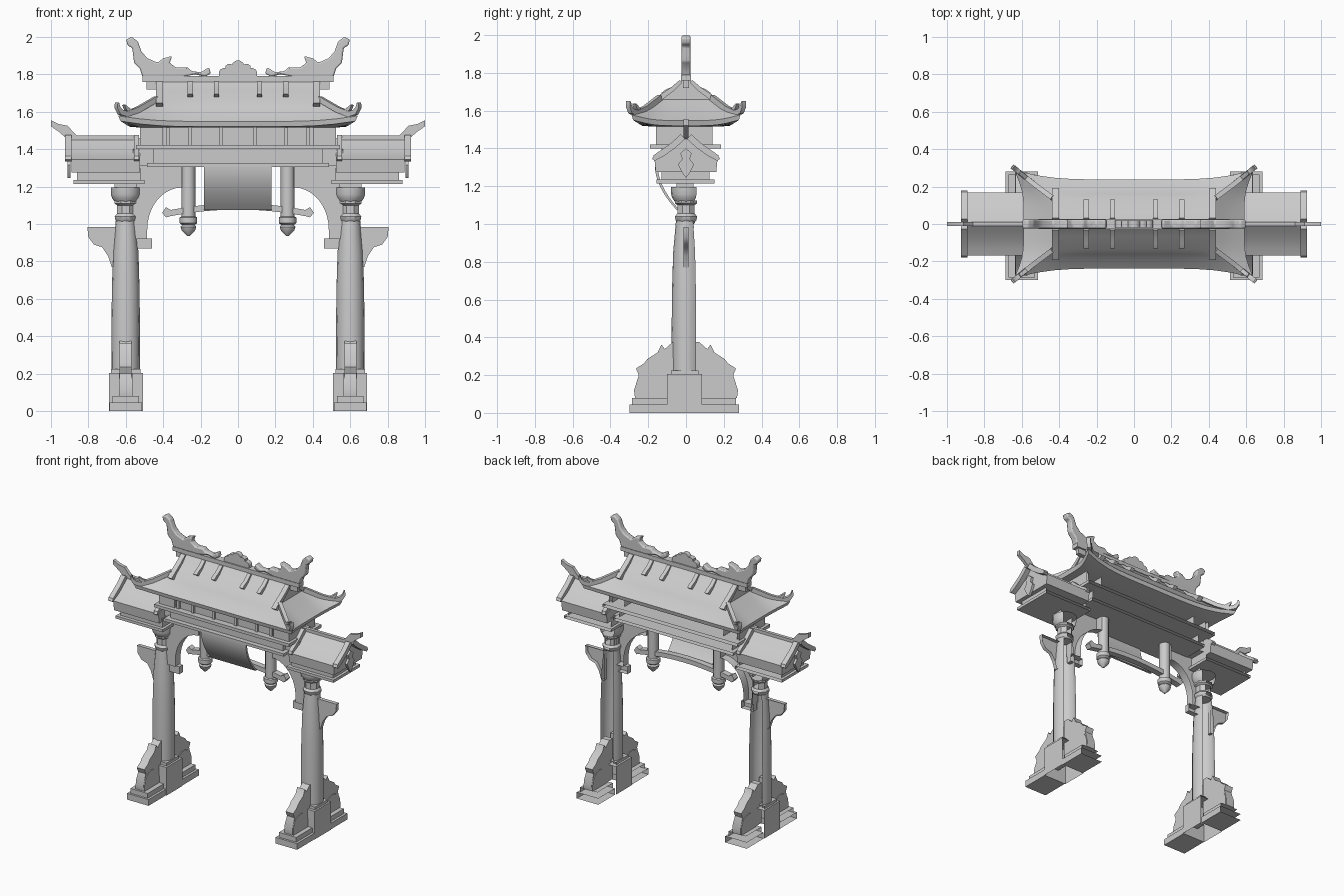
import bpy, bmesh, math
from mathutils import Vector

if "Cube" in bpy.data.objects:
    bpy.data.objects.remove(bpy.data.objects["Cube"], do_unlink=True)

stone = bpy.data.materials.new("grey stone")
stone.use_nodes = True
GREY = (0.6, 0.6, 0.6, 1)
stone.diffuse_color = GREY
stone.node_tree.nodes["Principled BSDF"].inputs["Base Color"].default_value = GREY

BACK, BELOW, RIGHT = (0, 1, 0), (0, 0, -1), (-1, 0, 0)


def finish(bm, name, mirror="", drop=(), limit=.9, bevel=0):
    """Turn a bmesh into an object; faces that look along a drop direction are left open."""
    bmesh.ops.recalc_face_normals(bm, faces=bm.faces)
    bm.normal_update()
    gone = [f for f in bm.faces if any(f.normal.dot(d) > limit for d in map(Vector, drop))]
    bmesh.ops.delete(bm, geom=gone, context='FACES')
    mesh = bpy.data.meshes.new(name)
    bm.to_mesh(mesh)
    bm.free()
    mesh.materials.append(stone)
    ob = bpy.data.objects.new(name, mesh)
    bpy.context.collection.objects.link(ob)
    bpy.ops.object.select_all(action='DESELECT')
    ob.select_set(True)
    bpy.context.view_layer.objects.active = ob
    bpy.ops.object.shade_smooth_by_angle(angle=math.radians(38))
    if bevel:
        mod = ob.modifiers.new("soft edges", 'BEVEL')
        mod.width, mod.segments = bevel, 2
    if mirror:
        mod = ob.modifiers.new("mirror", 'MIRROR')
        mod.use_axis = ["x" in mirror, "y" in mirror, False]
        mod.use_mirror_merge = False
    return ob


def prism(name, pts, axis, lo, hi, **kw):
    """Extrude an outline: axis y takes (x, z) points, axis x takes (y, z)."""
    place = (lambda a, b, t: (a, t, b)) if axis == "y" else (lambda a, b, t: (t, a, b))
    bm = bmesh.new()
    ends = [[bm.verts.new(place(a, b, t)) for a, b in pts] for t in (lo, hi)]
    for ring in ends:
        bm.faces.new(ring)
    for i in range(len(pts)):
        j = (i + 1) % len(pts)
        bm.faces.new((ends[0][i], ends[0][j], ends[1][j], ends[1][i]))
    return finish(bm, name, **kw)


def box(name, x, y, z, **kw):
    pts = [(x[0], z[0]), (x[1], z[0]), (x[1], z[1]), (x[0], z[1])]
    return prism(name, pts, "y", y[0], y[1], **kw)


def loft(name, rings, **kw):
    """Skin closed rings of equal length and cap both ends."""
    bm = bmesh.new()
    loops = [[bm.verts.new(p) for p in r] for r in rings]
    n = len(loops[0])
    for a, b in zip(loops, loops[1:]):
        for i in range(n):
            bm.faces.new((a[i], a[(i + 1) % n], b[(i + 1) % n], b[i]))
    bm.faces.new(loops[0])
    bm.faces.new(loops[-1])
    return finish(bm, name, **kw)


def lathe(name, x, profile, sides=16, turn=0.0, **kw):
    angles = [math.tau * i / sides + turn for i in range(sides)]
    rings = [[(x + r * math.cos(a), r * math.sin(a), z) for a in angles] for r, z in profile]
    return loft(name, rings, **kw)


def ribbon(name, path, width, heights, **kw):
    """Rectangular bar that follows a path, its underside on the path."""
    pts = [Vector(p) for p in path]
    flat = pts[-1] - pts[0]
    side = Vector((flat.y, -flat.x, 0)).normalized()
    rings = []
    for i, p in enumerate(pts):
        tangent = (pts[min(i + 1, len(pts) - 1)] - pts[max(i - 1, 0)]).normalized()
        up = side.cross(tangent) * heights[i]
        s = side * width / 2
        rings.append([p - s, p + s, p + s + up, p - s + up])
    return loft(name, rings, **kw)


# Footings: stepped bases in front and behind, plinth, carved support stones
for label, cx in (("left", .6), ("right", -.6)):
    for place, y0, y1, inset in (("front", -.3, -.1, .015), ("back", .085, .28, -.015)):
        far, near = (y0 + inset, y1) if place == "front" else (y0, y1 + inset)
        box(f"{label}_{place}_step_lower", (cx - .087, cx + .087), (y0, y1), (0, .045), drop=(BACK, RIGHT))
        box(f"{label}_{place}_step_upper", (cx - .07, cx + .07), (far, near), (.045, .08), drop=(BACK, RIGHT))
box("plinth", (.508, .69), (-.1, .085), (0, .205), mirror="x", drop=(BACK, BELOW))
box("plinth_cap", (.522, .678), (-.08, .065), (.205, .225), mirror="x", drop=(BACK,))
carved = [(.03, .08), (.27, .08), (.275, .12), (.25, .2), (.265, .235), (.222, .262), (.205, .285),
          (.15, .32), (.13, .362), (.112, .338), (.07, .375), (.03, .375)]
prism("support_stone", carved, "x", .57, .632, mirror="xy")
drum = [(.185 + .085 * math.cos(a), .12 + .085 * math.sin(a))
        for a in (math.pi * i / 12 for i in range(13))]
prism("support_drum", [(.27, .08)] + drum + [(.1, .08)], "x", .565, .637, mirror="xy")

# Columns with neck and bowl capital
lathe("column", .6, [(.075, .205), (.076, .45), (.074, .65), (.068, .85), (.053, 1.02)],
      mirror="x", drop=(BACK,), limit=.65)
lathe("column_ring", .6, [(.05, 1.01), (.06, 1.02), (.064, 1.04), (.05, 1.055)],
      8, math.pi / 8, mirror="x", drop=(BACK,), limit=.8)
lathe("column_neck", .6, [(.05, 1.05), (.05, 1.1), (.064, 1.11), (.064, 1.125)],
      8, math.pi / 8, mirror="x", drop=(BACK,), limit=.8)
lathe("column_bowl", .6, [(.06, 1.12), (.073, 1.138), (.079, 1.158), (.08, 1.195)],
      mirror="x", drop=(BACK,), limit=.65)
box("capital_block", (.54, .66), (-.05, .04), (1.195, 1.22), mirror="x", drop=(BACK,))

# Brackets and arched spandrels
bracket = [(.65, .985), (.805, .985), (.8, .93), (.77, .89), (.725, .875), (.695, .83), (.675, .77), (.65, .77)]
prism("outer_bracket", bracket, "y", -.014, .014, mirror="x", drop=(BACK,))
box("inner_bracket", (.46, .56), (-.02, .02), (.868, .922), mirror="x", drop=(BACK,))
arch = [(.485 - .185 * (1 - math.cos(a)), .97 + .225 * math.sin(a))
        for a in (math.pi / 2 * i / 10 for i in range(11))]
prism("spandrel", [(.56, .92), (.485, .92)] + arch + [(.3, 1.31), (.56, 1.31)], "y", -.03, .03,
      mirror="x", drop=(BACK,))

# Hanging posts, curved tie beam, bowed name board
lathe("hanging_post", .265, [(.037, 1.31), (.037, 1.04), (.047, 1.035), (.047, 1.005), (.034, .995),
                             (.042, .985), (.036, .965), (.006, .935)], 12, mirror="x")
xs = [-.36 + .06 * i for i in range(13)]
rise = lambda x: .035 * (1 - (x / .36) ** 2)
beam = [(x, 1.075 + rise(x)) for x in xs] + [(.385, 1.09), (.405, 1.06), (.385, 1.035)]
beam += [(x, 1.042 + rise(x)) for x in reversed(xs)] + [(-.385, 1.035), (-.405, 1.06), (-.385, 1.09)]
prism("tie_beam", beam, "y", -.022, .022)
front = [(-.05 - .115 * (1 - (1 - i / 10) ** 1.9), 1.075 + .235 * i / 10) for i in range(11)]
prism("name_board", front + [(y + .015, z) for y, z in reversed(front)], "x", -.182, .178)

# Entablature
box("lower_ledge", (-.485, .485), (-.165, .15), (1.305, 1.325), drop=(BACK,))
box("lower_wall", (-.455, .455), (-.13, .12), (1.325, 1.4), drop=(BACK,))
box("end_block", (.455, .56), (-.1, .09), (1.31, 1.4), mirror="x", drop=(BACK,))
box("upper_ledge", (-.545, .545), (-.19, .185), (1.4, 1.422), drop=(BACK,))
box("frieze", (-.505, .505), (-.145, .135), (1.422, 1.52), drop=(BACK,))
box("frieze_end", (.4, .525), (-.16, .14), (1.422, 1.52), mirror="x", drop=(BACK,))
for i, x in enumerate((.09, .257, .375)):
    box(f"frieze_post_{i}", (x - .01, x + .01), (-.158, -.14), (1.422, 1.52), mirror="x")


# Main hip-and-gable roof with flared corners
def eave_ring(hx, hy, z, flare=0, lift=0, n=14):
    ring = []
    for k in range(4):
        for i in range(n):
            u = 2 * i / n - 1
            c = abs(u) ** 5
            along, out = u, 1
            for _ in range(k):
                along, out = out, -along
            ring.append((along * (hx + flare * c), -out * (hy + flare * c), z + lift * c))
    return ring


loft("main_roof", [eave_ring(.52, .17, 1.515), eave_ring(.58, .232, 1.52, .048, .03),
                   eave_ring(.59, .238, 1.548, .05, .03), eave_ring(.53, .195, 1.585, .025, .012),
                   eave_ring(.475, .16, 1.625, .01), eave_ring(.43, .135, 1.66),
                   eave_ring(.43, .065, 1.712), eave_ring(.43, .012, 1.77)])
ribbon("hip_ridge", [(.43, .135, 1.655), (.53, .21, 1.597), (.595, .262, 1.572), (.635, .295, 1.585),
                     (.652, .308, 1.62), (.65, .307, 1.65)], .026,
       [.03, .03, .03, .03, .02, .008], mirror="xy")
ribbon("hip_curl", [(.585, .255, 1.59), (.605, .27, 1.615), (.612, .276, 1.635)], .022,
       [.025, .018, .006], mirror="xy")
for i, (x, end, w) in enumerate(((.115, .085, .028), (.255, .085, .028), (.42, .145, .036))):
    drop_z = 1.757 - .78 * end
    slope = [(x, .02, 1.75), (x, .06, 1.708), (x, end, drop_z), (x, end + .014, drop_z - .02)]
    ribbon(f"slope_ridge_{i}", slope, w, [.018, .024, .03, .04], mirror="xy")

# Top ridge, dragon finials, central cloud
box("ridge_wall", (-.49, .49), (-.015, .015), (1.72, 1.765))
box("ridge_bar", (-.51, .51), (-.026, .026), (1.76, 1.79))
dragon = [(.598, 1.985), (.568, 2), (.535, 1.975), (.515, 1.92), (.483, 1.885), (.43, 1.862), (.4, 1.885),
          (.352, 1.898), (.365, 1.86), (.33, 1.835), (.27, 1.838), (.25, 1.818), (.2, 1.81), (.155, 1.838),
          (.145, 1.805), (.175, 1.787), (.23, 1.8), (.3, 1.785), (.51, 1.785), (.525, 1.83), (.555, 1.86),
          (.56, 1.9), (.565, 1.94), (.59, 1.955)]
prism("dragon_finial", dragon, "y", -.024, .024, mirror="x", bevel=.008)
cloud = []
for cx, cz, r in ((.075, 1.805, .028), (.045, 1.83, .026), (0, 1.842, .033), (-.045, 1.83, .026), (-.075, 1.805, .028)):
    cloud += [(cx + r * math.sin(cx * 10 + a), cz + r * math.cos(cx * 10 + a)) for a in (-1, -.5, 0, .5, 1)]
cloud.sort(key=lambda p: math.atan2(p[1] - 1.785, p[0]))
prism("cloud_finial", [(.1, 1.785)] + cloud + [(-.1, 1.785)], "y", -.018, .018)

# Side wings: ledge, body, curved gable roof, ridges and pendant
box("wing_ledge", (.5, .88), (-.155, .15), (1.215, 1.235), mirror="x", drop=(BACK,))
box("wing_body", (.52, .86), (-.13, .125), (1.235, 1.3), mirror="x", drop=(BACK,))
half = [(0, 1.46), (.04, 1.425), (.09, 1.385), (.13, 1.362), (.167, 1.345), (.16, 1.275)]
outline = half + [(-y, z) for y, z in reversed(half[1:])]
prism("wing_roof", outline, "x", .525, .89, mirror="x")
for i, (x, w) in enumerate(((.543, .028), (.907, .036))):
    rib = [(x, .005, 1.45), (x, .06, 1.4), (x, .12, 1.358), (x, .165, 1.335), (x, .18, 1.345)]
    ribbon(f"wing_rib_{i}", rib, w, [.034, .034, .034, .03, .012], mirror="xy")
wing_ridge = [(.53, 1.45), (.89, 1.45), (.925, 1.465), (.96, 1.495), (1, 1.522), (1, 1.555),
              (.96, 1.535), (.91, 1.525), (.88, 1.49), (.86, 1.472), (.53, 1.472)]
prism("wing_ridge", wing_ridge, "y", -.012, .012, mirror="x")
pendant = [(0, 1.4), (.03, 1.375), (.02, 1.345), (.042, 1.315), (.02, 1.27), (0, 1.245)]
prism("gable_pendant", pendant + [(-y, z) for y, z in reversed(pendant[1:-1])], "x", .895, .912, mirror="x")
